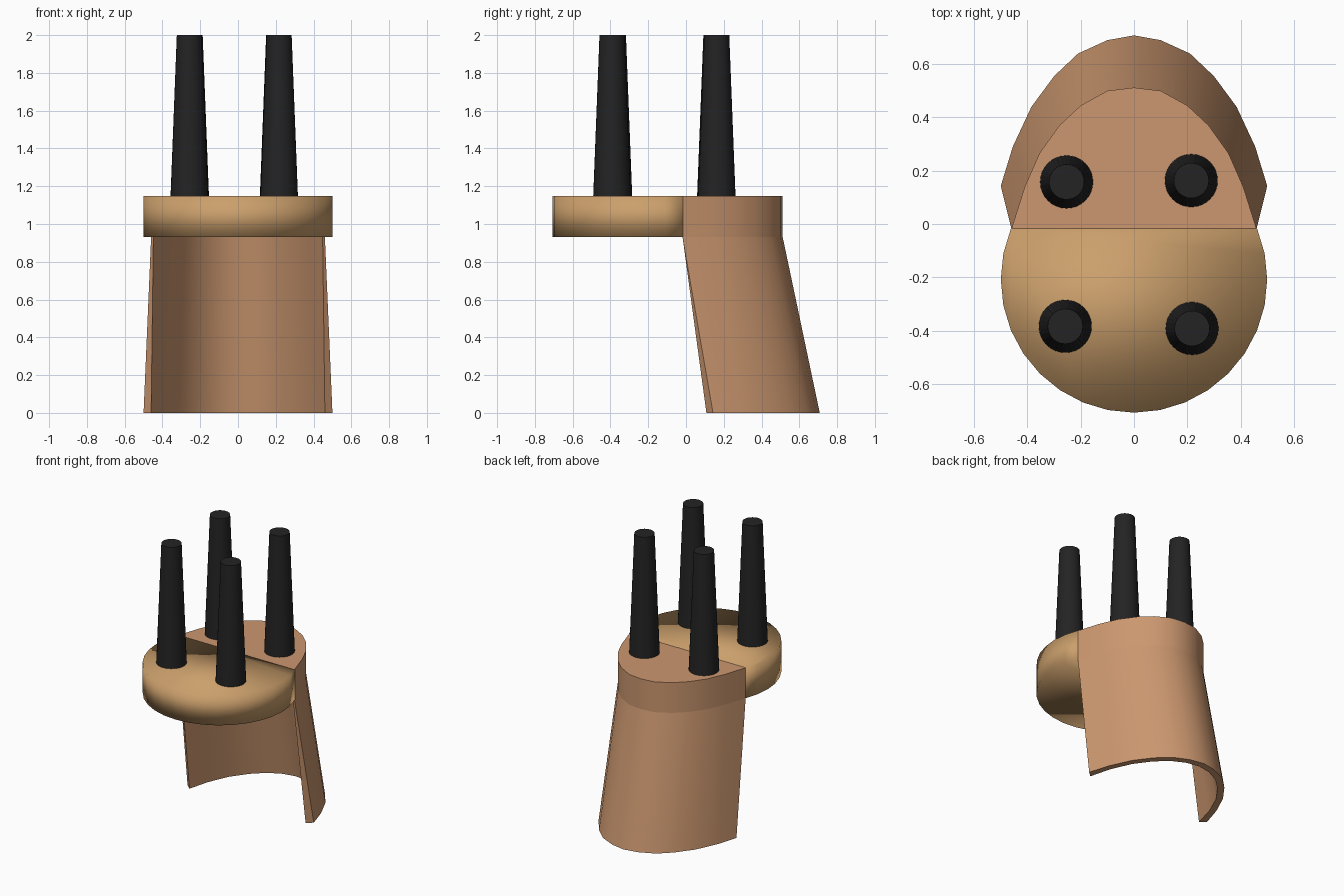
import bpy, bmesh, math
from math import radians

if "Cube" in bpy.data.objects:
    bpy.data.objects.remove(bpy.data.objects["Cube"])


def material(name, rgb):
    mat = bpy.data.materials.new(name)
    mat.diffuse_color = (*rgb, 1)
    mat.use_nodes = True
    mat.node_tree.nodes["Principled BSDF"].inputs["Base Color"].default_value = mat.diffuse_color
    return mat


SEAT = material("seat_tan", (0.60, 0.35, 0.15))
BACK = material("back_tan", (0.60, 0.31, 0.16))
DARK = material("leg_black", (0.017, 0.017, 0.017))


def finish(bm, name, mat, angle):
    bmesh.ops.recalc_face_normals(bm, faces=bm.faces)
    mesh = bpy.data.meshes.new(name)
    bm.to_mesh(mesh)
    bm.free()
    mesh.materials.append(mat)
    obj = bpy.data.objects.new(name, mesh)
    bpy.context.collection.objects.link(obj)
    bpy.ops.object.select_all(action='DESELECT')
    obj.select_set(True)
    bpy.context.view_layer.objects.active = obj
    bpy.ops.object.shade_smooth_by_angle(angle=radians(angle))
    return obj


def mirrored(half):
    """Half outline from the right end to the middle -> full arc."""
    return half + [(-x, y) for x, y in reversed(half[:-1])]


Z_LOW, Z_TOP = 0.93, 1.147

# Seat front: 32-sided disc cut off along its straight rear edge
bm = bmesh.new()
angles = [radians(22.5 - 11.25 * i) for i in range(21)]
rings = [[bm.verts.new((0.5 * math.cos(a), -0.208 + 0.5 * math.sin(a), z))
          for a in angles] for z in (Z_LOW, Z_TOP)]
for i in range(21):
    j = (i + 1) % 21
    bm.faces.new((rings[0][i], rings[0][j], rings[1][j], rings[1][i]))
for ring in rings:
    bm.faces.new(ring)
finish(bm, "seat_front", SEAT, 100)

# Seat rear and backrest: solid cap flowing into a curved, slanted shell
top_outer = mirrored([(.46, -.018), (.41, .14), (.355, .265), (.28, .37),
                      (.20, .445), (.10, .50), (0, .512)])
low_outer = mirrored([(.50, .143), (.455, .29), (.385, .44), (.30, .555),
                      (.21, .64), (.10, .69), (0, .708)])
low_inner = mirrored([(.46, .108), (.42, .26), (.355, .405), (.275, .515),
                      (.19, .595), (.095, .643), (0, .66)])
top_inner = mirrored([(.448, -.018), (.375, .12), (.322, .235), (.253, .335),
                      (.18, .405), (.09, .452), (0, .466)])
bm = bmesh.new()
levels = [(top_outer, Z_TOP), (top_outer, Z_LOW), (low_outer, 0),
          (low_inner, 0), (top_inner, Z_LOW)]
A, B, C, D, E = strips = [[bm.verts.new((x, y, z)) for x, y in arc]
                          for arc, z in levels]
for r, s in zip(strips, strips[1:]):
    for i in range(len(r) - 1):
        bm.faces.new((r[i], r[i + 1], s[i + 1], s[i]))
for k in (0, -1):
    bm.faces.new((B[k], C[k], D[k], E[k]))
bm.faces.new(A)
bm.faces.new(E)
bm.faces.new((A[0], B[0], E[0], E[-1], B[-1], A[-1]))
# crisp line where the cap meets the slanted shell
for p, q in zip(B, B[1:]):
    bm.edges.get((p, q)).smooth = False
finish(bm, "backrest", BACK, 30)

# Four tapered legs pointing upward
for name, x, y in (("leg_rear_left", -.253, .158), ("leg_rear_right", .215, .163),
                   ("leg_front_left", -.258, -.384), ("leg_front_right", .218, -.392)):
    bpy.ops.mesh.primitive_cone_add(vertices=32, radius1=0.1, radius2=0.066,
                                    depth=2 - Z_TOP + 0.02,
                                    location=(x, y, (2 + Z_TOP - 0.02) / 2))
    leg = bpy.context.object
    leg.name = name
    leg.data.materials.append(DARK)
    bpy.ops.object.shade_smooth_by_angle(angle=radians(30))
